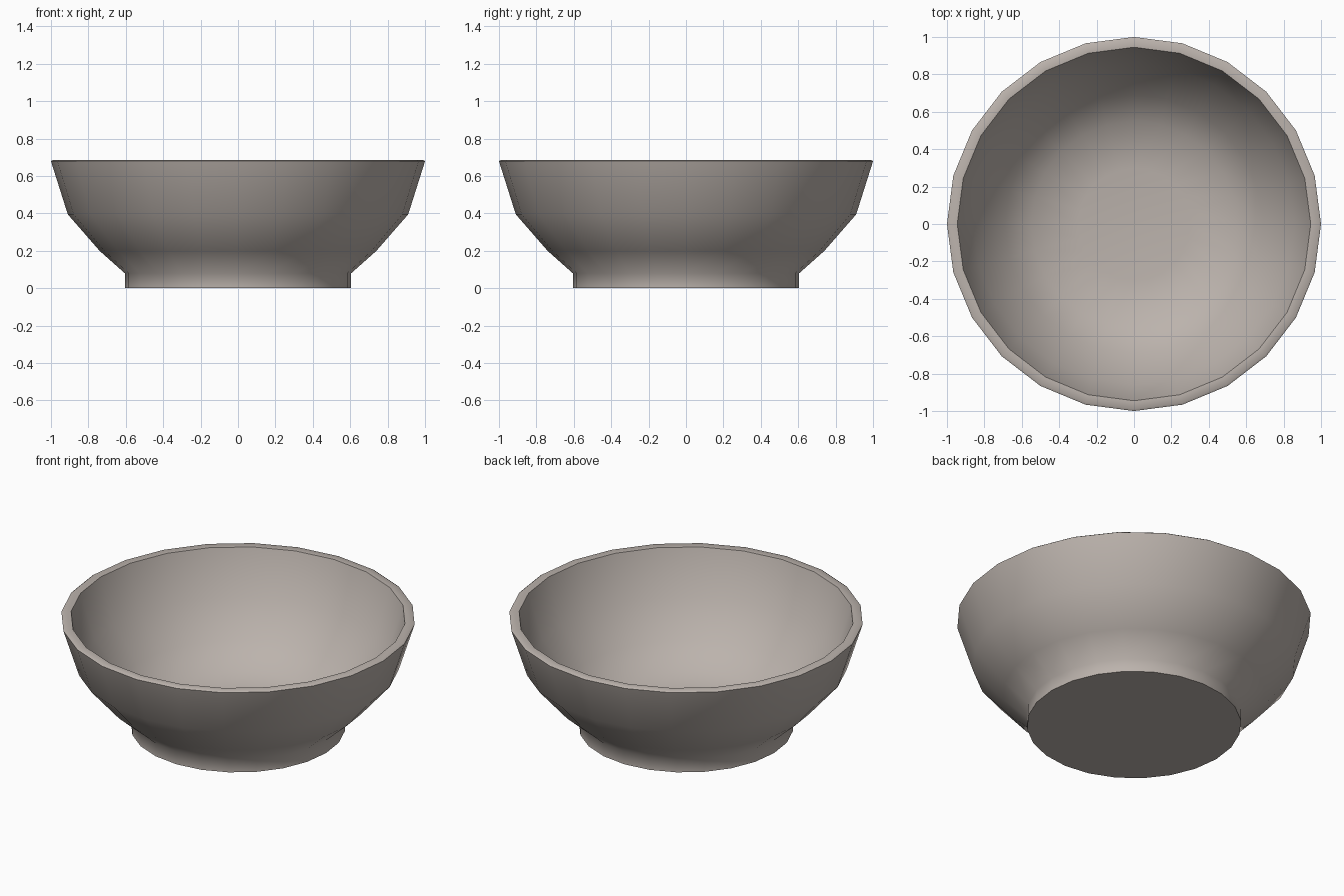
import bpy, bmesh, math

if "Cube" in bpy.data.objects:
    bpy.data.objects.remove(bpy.data.objects["Cube"])

SIDES = 24
# Profile (radius, height): foot, outer wall, rim, inner wall, floor
profile = [(0.605, 0.0), (0.605, 0.08), (0.74, 0.20), (0.91, 0.395),
           (1.0, 0.679), (0.99, 0.686), (0.945, 0.683),
           (0.86, 0.41), (0.69, 0.22), (0.55, 0.09), (0.30, 0.055)]

clay = bpy.data.materials.new("warm grey clay")
clay.diffuse_color = (0.50, 0.45, 0.415, 1)
clay.use_nodes = True
clay.node_tree.nodes["Principled BSDF"].inputs["Base Color"].default_value = clay.diffuse_color

# Bowl turned around z
bm = bmesh.new()
rings = []
for r, z in profile:
    rings.append([bm.verts.new((r * math.cos(2 * math.pi * i / SIDES),
                                r * math.sin(2 * math.pi * i / SIDES), z))
                  for i in range(SIDES)])
for a, b in zip(rings, rings[1:]):
    for i in range(SIDES):
        j = (i + 1) % SIDES
        bm.faces.new((a[i], a[j], b[j], b[i]))

# Flat underside and inner floor
bm.faces.new(rings[0][::-1])
bm.faces.new(rings[-1])
bmesh.ops.recalc_face_normals(bm, faces=bm.faces[:])

mesh = bpy.data.meshes.new("bowl")
bm.to_mesh(mesh)
bm.free()
mesh.materials.append(clay)
bowl = bpy.data.objects.new("bowl", mesh)
bpy.context.collection.objects.link(bowl)
bpy.context.view_layer.objects.active = bowl
bowl.select_set(True)
bpy.ops.object.shade_smooth_by_angle(angle=math.radians(60))
